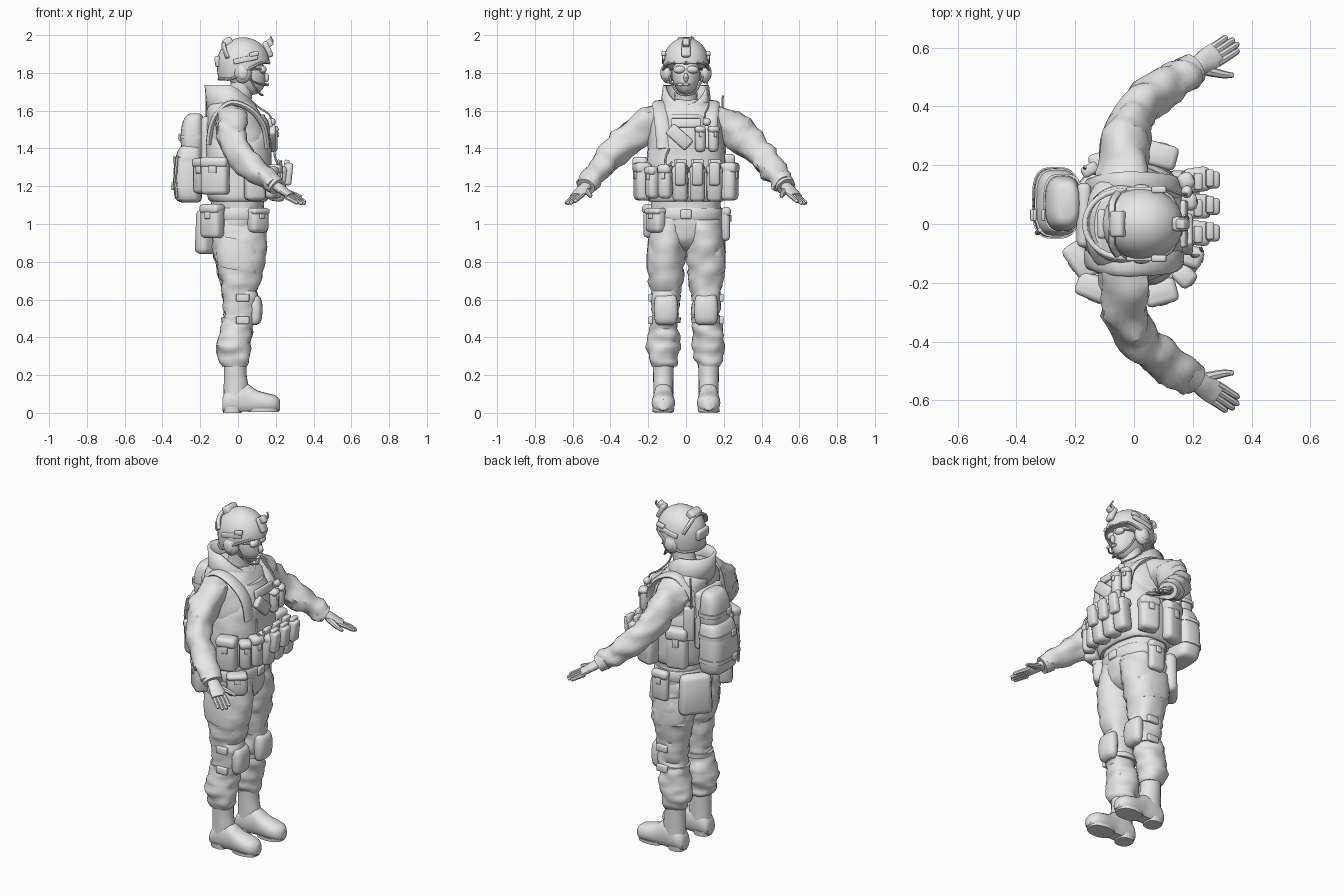
import bpy, bmesh, math
from mathutils import Vector, Matrix, noise

GREY = bpy.data.materials.new("plain_grey")
GREY.diffuse_color = (0.8, 0.8, 0.8, 1)
X, Y, Z = Vector((1, 0, 0)), Vector((0, 1, 0)), Vector((0, 0, 1))


def finish(name, bm, angle=40):
    bmesh.ops.recalc_face_normals(bm, faces=bm.faces)
    me = bpy.data.meshes.new(name)
    bm.to_mesh(me)
    bm.free()
    me.materials.append(GREY)
    for p in me.polygons:
        p.use_smooth = True
    me.set_sharp_from_angle(angle=math.radians(angle))
    ob = bpy.data.objects.new(name, me)
    bpy.context.collection.objects.link(ob)
    return ob


def catmull(a, b, c, d, t):
    return 0.5 * (2 * b + (c - a) * t + (2 * a - 5 * b + 4 * c - d) * t * t + (3 * b - a - 3 * c + d) * t ** 3)


def loft(name, rings, ref=X, axis=None, n=20, power=2.0, sub=3, wrinkle=0.0, floor=None):
    """Skin through rings of (x, y, z, half size along ref, half size across)."""
    rs = [Vector(r) for r in rings]
    fine = []
    for i in range(len(rs) - 1):
        a, d = rs[max(i - 1, 0)], rs[min(i + 2, len(rs) - 1)]
        fine += [catmull(a, rs[i], rs[i + 1], d, k / sub) for k in range(sub)]
    fine.append(rs[-1])
    bm = bmesh.new()
    loops = []
    for i, r in enumerate(fine):
        t = axis or (Vector(fine[min(i + 1, len(fine) - 1)][:3]) - Vector(fine[max(i - 1, 0)][:3])).normalized()
        u = (ref - t * ref.dot(t)).normalized()
        v = t.cross(u)
        loop = []
        for k in range(n):
            ang = 2 * math.pi * k / n
            c, s = math.cos(ang), math.sin(ang)
            cc = math.copysign(abs(c) ** (2 / power), c)
            ss = math.copysign(abs(s) ** (2 / power), s)
            off = u * cc * r[3] + v * ss * r[4]
            p = Vector(r[:3]) + off
            if wrinkle:
                p += off.normalized() * wrinkle * noise.noise(Vector((p.x * 11, p.y * 11, p.z * 24)))
            if floor is not None:
                p.z = max(p.z, floor)
            loop.append(bm.verts.new(p))
        loops.append(loop)
    for l0, l1 in zip(loops, loops[1:]):
        for k in range(n):
            bm.faces.new((l0[k], l0[(k + 1) % n], l1[(k + 1) % n], l1[k]))
    bm.faces.new(loops[0])
    bm.faces.new(loops[-1])
    return finish(name, bm)


def tube(name, pts, r, n=8, flat=1.0, ref=Z, sub=3):
    return loft(name, [(*p, r * flat, r) for p in pts], ref=ref, n=n, sub=sub)


def box(name, loc, size, yaw=0, tilt=0, roll=0, bevel=0.012, taper=1.0, seg=2):
    """Rounded box; size is depth outward, width, height; yaw gives its outward direction."""
    bm = bmesh.new()
    bmesh.ops.create_cube(bm, size=1)
    for v in bm.verts:
        k = taper if v.co.z > 0 else 1
        v.co = Vector((v.co.x * size[0] * k, v.co.y * size[1] * k, v.co.z * size[2]))
    bmesh.ops.bevel(bm, geom=bm.edges[:], offset=min(bevel, min(size) * 0.45), segments=seg, profile=0.5, affect='EDGES')
    rot = [Matrix.Rotation(math.radians(a), 4, ax) for a, ax in ((yaw, 'Z'), (tilt, 'Y'), (roll, 'X'))]
    bm.transform(Matrix.Translation(loc) @ rot[0] @ rot[1] @ rot[2])
    return finish(name, bm, 50)


def ball(name, loc, size, seg=20, shape=None):
    bm = bmesh.new()
    bmesh.ops.create_uvsphere(bm, u_segments=seg, v_segments=seg * 2 // 3, radius=1)
    for v in bm.verts:
        v.co = Vector(loc) + Vector([a * b for a, b in zip(v.co, size)])
        if shape:
            shape(v.co)
    return finish(name, bm)


def pouch(name, x, y, z, d, w, h, yaw, tilt=0, taper=1.0):
    """Pouch with a lid flap and a buckle tab."""
    out = Vector((math.cos(math.radians(yaw)), math.sin(math.radians(yaw)), 0))
    c = Vector((x, y, z))
    box(name, c, (d, w, h), yaw, tilt, taper=taper, bevel=0.022)
    box(name + "_flap", c + Z * h * 0.36 + out * 0.003, (d + 0.004, w + 0.004, h * 0.28), yaw, tilt, bevel=.018)
    box(name + "_buckle", c + Z * h * 0.17 + out * (d / 2 + 0.002), (0.012, w * 0.3, h * 0.2), yaw, tilt, bevel=0.004)


# torso with jacket, armour vest, belt
loft("torso", [(0, 0, .85, .03, .02), (0, 0, .87, .085, .07), (0, 0, .91, .125, .14), (0, 0, .98, .142, .185),
               (0, 0, 1.08, .14, .185), (0, 0, 1.16, .145, .19),
               (.005, 0, 1.3, .16, .195), (-.005, 0, 1.45, .165, .2), (-.015, 0, 1.54, .155, .195),
               (-.03, 0, 1.61, .135, .165), (-.035, 0, 1.66, .10, .11)], axis=Z, n=36, power=2.2, wrinkle=.012)
loft("vest", [(0, 0, 1.12, .15, .195), (0, 0, 1.15, .165, .21), (.005, 0, 1.28, .172, .213), (0, 0, 1.38, .175, .205),
              (0, 0, 1.46, .178, .175), (-.005, 0, 1.53, .172, .14), (-.01, 0, 1.58, .15, .12)],
     axis=Z, n=36, power=2.5, wrinkle=.01)
loft("belt", [(0, 0, 1.02, .144, .19), (0, 0, 1.03, .15, .196), (0, 0, 1.075, .15, .196), (0, 0, 1.085, .144, .19)],
     axis=Z, n=36, power=2.3, sub=1)
box("belt_buckle", (.15, 0, 1.052), (.02, .06, .05))

# standing collar, low at the throat
bm = bmesh.new()
rows = []
for f in (0, .5, 1):
    row = []
    for k in range(28):
        a = 2 * math.pi * k / 28
        top = 1.735 - .105 * max(0, math.cos(a)) ** 1.3
        row.append(bm.verts.new((-.04 + math.cos(a) * (.125 + .012 * f), math.sin(a) * (.14 - .018 * f),
                                 1.58 + (top - 1.58) * f)))
    rows.append(row)
for r0, r1 in zip(rows, rows[1:]):
    for k in range(28):
        bm.faces.new((r0[k], r0[(k + 1) % 28], r1[(k + 1) % 28], r1[k]))
mod = finish("collar", bm).modifiers.new("thickness", 'SOLIDIFY')
mod.thickness = .018

# head
loft("neck", [(-.01, 0, 1.6, .075, .07), (.01, 0, 1.68, .065, .06), (.03, 0, 1.76, .065, .06)], axis=Z)


def face_shape(co):
    if co.z < 1.78:  # narrow jaw pushed forward
        k = (1.78 - co.z) / .1
        co.y *= 1 - .12 * k
        co.x += .025 * k


ball("head", (.045, 0, 1.795), (.1, .077, .112), 24, face_shape)
ball("nose", (.15, 0, 1.775), (.016, .013, .025), 10)
ball("lips", (.144, 0, 1.738), (.01, .024, .008), 10)


def helmet_shape(co):
    # straight lower wall, rim rising to the brow
    h = min(.62, max(0, (1.85 - co.z) / .138))
    k = (1 - h * h) ** -.35
    co.x, co.y = .028 + (co.x - .028) * k, co.y * k
    co.z = max(co.z, 1.765 + .085 * min(1, max(0, (co.x + .02) / .12)))


ball("helmet", (.028, 0, 1.85), (.14, .122, .138), 32, helmet_shape)
tube("helmet_rim", [(.165, 0, 1.853), (.125, .09, 1.853), (.05, .119, 1.815), (-.03, .108, 1.77), (-.085, .06, 1.768),
                    (-.1, 0, 1.768), (-.085, -.06, 1.768), (-.03, -.108, 1.77), (.05, -.119, 1.815),
                    (.125, -.09, 1.853), (.165, 0, 1.853)], .008)
box("helmet_mount", (.158, 0, 1.925), (.03, .05, .09), tilt=-25)
box("helmet_mount_arm", (.165, 0, 1.958), (.035, .035, .04), tilt=-35, bevel=.006)
tube("mount_lever", [(.16, .01, 1.955), (.185, .02, 1.965), (.172, .03, 1.992)], .005, 6)
box("helmet_counterweight", (-.052, 0, 1.962), (.05, .09, .05), tilt=-28)
box("helmet_rear_pouch", (-.108, 0, 1.86), (.03, .1, .06), tilt=-6)
tube("helmet_strap_band", [(-.055, .105, 1.88), (-.075, .07, 1.935), (-.072, 0, 1.962), (-.075, -.07, 1.935),
                           (-.055, -.105, 1.88)], .013, 8, .7)
for s, side in ((1, "left"), (-1, "right")):
    ball(side + "_goggle_lens", (.13, s * .033, 1.817), (.022, .034, .021), 14)
    tube(side + "_goggle_strap", [(.125, s * .06, 1.82), (.08, s * .08, 1.82), (.02, s * .085, 1.815)], .006, 6)
    ball(side + "_ear_cup", (.025, s * .1, 1.8), (.048, .032, .056), 16)
    ball(side + "_ear_cap", (.025, s * .122, 1.8), (.03, .014, .036), 12)
    box(side + "_helmet_rail", (.04, s * .118, 1.872), (.13, .016, .028), tilt=-12, bevel=.005)
    box(side + "_helmet_lamp", (.085, s * .117, 1.9), (.05, .024, .024), tilt=-12, bevel=.006)
    tube(side + "_chin_strap", [(.05, s * .1, 1.83), (.075, s * .078, 1.75), (.11, s * .045, 1.695), (.13, 0, 1.682)], .006, 6)
tube("microphone_boom", [(.04, -.115, 1.78), (.1, -.085, 1.745), (.15, -.04, 1.738)], .005, 6)
ball("microphone", (.155, -.03, 1.738), (.01, .016, .009), 10)

for s, side in ((1, "left"), (-1, "right")):
    # sleeve, cuff and hand
    arm = [(-.035, .13, 1.55, .09, .088), (-.032, .23, 1.512, .088, .084), (-.022, .32, 1.44, .083, .076),
           (.02, .4, 1.362, .078, .07), (.09, .455, 1.295, .067, .067), (.155, .497, 1.238, .056, .061),
           (.195, .523, 1.207, .05, .055)]
    loft(side + "_sleeve", [(x, s * y, z, a, b) for x, y, z, a, b in arm], ref=Z, n=20, sub=4, wrinkle=.024)
    loft(side + "_cuff", [(.172, s * .508, 1.225, .053, .06), (.206, s * .53, 1.198, .047, .054)], ref=Z, sub=1)
    box(side + "_shoulder_pocket", (-.035, s * .3, 1.495), (.11, .10, .03), roll=-s * 42)
    loft(side + "_palm", [(.19, s * .52, 1.21, .026, .032), (.225, s * .543, 1.187, .024, .036),
                          (.255, s * .562, 1.165, .02, .042), (.283, s * .582, 1.148, .015, .04)], ref=Z, n=14)
    for i, ln in enumerate((.88, 1.0, .95, .78)):
        o = (i - 1.5) * .0185
        base = Vector((.27 - o * .55, s * (.57 + o * .83), 1.15 + (1.5 - i) * .004))
        d = Vector((.08 - o * .05, s * (.053 + o * .1), -.044)) * ln
        loft(f"{side}_finger_{i + 1}", [(*(base + d * f), r, r) for f, r in ((0, .0135), (.5, .012), (.9, .0105), (1, .006))],
             ref=Z, n=8)
    loft(side + "_thumb", [(.225, s * .528, 1.182, .018, .02), (.27, s * .516, 1.165, .015, .016),
                           (.308, s * .508, 1.153, .012, .013), (.338, s * .506, 1.143, .007, .008)], ref=Z, n=8)

    # trouser leg with a slanting cargo pocket wrapped round the thigh
    leg = [(-.015, .12, .245, .058, .06), (-.02, .12, .275, .078, .072), (-.02, .121, .34, .09, .085),
           (-.012, .118, .41, .088, .082), (0, .112, .48, .082, .074), (.008, .107, .57, .088, .075),
           (.01, .106, .67, .1, .086), (.008, .107, .77, .122, .099), (.005, .1, .88, .142, .1),
           (.002, .095, .98, .146, .094), (0, .085, 1.04, .135, .09)]
    loft(side + "_trouser_leg", [(x, s * y, z, a, b) for x, y, z, a, b in leg], axis=Z, n=24, power=2.2, sub=4, wrinkle=.02)
    loft(side + "_cargo_pocket", [(-.002, s * .14, .755, .1, .06), (-.002, s * .14, .762, .108, .068),
                                  (-.002, s * .135, .84, .118, .073), (-.002, s * .13, .92, .11, .07)],
         axis=Vector((.2, 0, 1)).normalized(), n=24, power=2.4)

    # knee pad with straps
    loft(side + "_knee_pad", [(.085, s * .106, .465, .012, .04), (.092, s * .106, .485, .03, .058),
                              (.094, s * .106, .55, .036, .064), (.09, s * .106, .605, .032, .058),
                              (.085, s * .106, .625, .012, .045)], axis=Z, n=20, power=2.5)
    for z, cx in ((.49, .002), (.61, .009)):
        loft(side + "_knee_strap", [(cx, s * .109, z - .014, .088, .08), (cx, s * .109, z + .014, .092, .082)],
             axis=Z, n=24, sub=1)
        box(side + "_strap_buckle", (.025, s * .188, z), (.022, .07, .04), yaw=s * 90, bevel=.005)

    # boot
    loft(side + "_boot_shaft", [(-.018, s * .12, .05, .058, .052), (-.01, s * .12, .13, .066, .053),
                                (-.014, s * .12, .2, .06, .054), (-.014, s * .12, .29, .06, .057)], axis=Z)
    foot = [(-.082, .045, .036, .035), (-.06, .06, .05, .06), (0, .075, .054, .08), (.05, .075, .053, .078),
            (.1, .06, .058, .06), (.16, .053, .062, .05), (.2, .048, .05, .043), (.222, .042, .025, .028)]
    loft(side + "_boot_foot", [(x, s * .12, z, w, h) for x, z, w, h in foot], ref=Y, axis=X, power=2.3, floor=.008)
    loft(side + "_boot_sole", [(.135, s * .12, .004, .08, .057), (.135, s * .12, .022, .083, .058)], axis=Z, sub=1, power=2.3)
    loft(side + "_boot_heel", [(-.03, s * .12, 0, .048, .048), (-.03, s * .12, .03, .05, .051)], axis=Z, sub=1, power=2.5)

    # vest shoulder strap
    loft(side + "_shoulder_strap", [(x, s * y, z, .04, .016) for x, y, z in (
        (.155, .115, 1.4), (.135, .125, 1.52), (.065, .135, 1.605), (-.03, .138, 1.64),
        (-.1, .13, 1.595), (-.14, .12, 1.52), (-.155, .115, 1.42))], ref=Y, n=12, sub=4)

# front magazine pouches with magazine tops
for i, y in enumerate((.15, .06, -.03)):
    pouch(f"magazine_pouch_{i + 1}", .212, y, 1.215, .085, .08, .19, 8 * (1 - i), 8)
    for k in (-.018, .022):
        box("magazine_top", (.235 + k, y + k * .3, 1.315), (.026, .058, .05), tilt=8, bevel=.006)
    box("front_small_pouch", (.265, y, 1.265), (.045, .058, .12), tilt=6)
# other pouches: x, y, z, depth, width, height, yaw
for name, *a in (("tool_pouch", .195, -.11, 1.225, .07, .07, .18, -20), ("grenade_pouch", .17, -.175, 1.22, .07, .065, .17, -45),
                 ("right_side_pouch", .09, -.23, 1.225, .08, .11, .2, -75), ("left_side_pouch", .09, .23, 1.225, .08, .11, .2, 75),
                 ("right_back_pouch", -.12, -.22, 1.255, .08, .15, .2, -112), ("right_rear_pouch", -.18, -.125, 1.255, .07, .13, .19, -145),
                 ("left_back_pouch", -.09, .21, 1.25, .07, .12, .24, 105),
                 ("chest_radio_pouch", .185, .075, 1.45, .05, .055, .14, 5), ("chest_pouch", .175, .145, 1.45, .05, .055, .14, 25),
                 ("right_belt_pouch", .105, -.16, 1.02, .07, .11, .13, -50), ("right_hip_pouch", -.135, -.165, 1.015, .08, .12, .18, -130),
                 ("left_holster", .02, .21, 1.0, .045, .1, .18, 90)):
    pouch(name, *a)
box("dump_bag", (-.15, .125, .96), (.08, .19, .24), 140, bevel=.03, taper=.9)
box("chest_slanted_pouch", (.183, -.035, 1.46), (.035, .14, .07), roll=-42)
box("chest_patch", (.17, .0, 1.535), (.02, .16, .05), tilt=-12, bevel=.008)
tube("radio_cable", [(.19, .11, 1.52), (.165, .1, 1.58), (.1, .12, 1.625), (.03, .115, 1.7), (.01, .11, 1.78)], .005, 6)
tube("push_to_talk_cord", [(.19, -.09, 1.4), (.2, -.11, 1.34), (.23, -.1, 1.3), (.225, -.075, 1.33)], .006, 6)
ball("chest_button", (.18, .11, 1.54), (.02, .022, .022), 12)

# backpack, two soft bags with straps
box("backpack_panel", (-.17, .03, 1.4), (.05, .22, .34), bevel=.022, seg=3)
loft("backpack_lower", [(-.255, .072, 1.115, .045, .08), (-.262, .072, 1.135, .07, .108), (-.267, .072, 1.22, .076, .118),
                        (-.262, .072, 1.33, .074, .114), (-.252, .072, 1.4, .06, .1), (-.245, .072, 1.42, .035, .075)],
     axis=Z, n=32, power=3.2)
loft("backpack_upper", [(-.24, .07, 1.37, .055, .085), (-.242, .07, 1.44, .062, .095), (-.24, .07, 1.52, .058, .09),
                        (-.232, .07, 1.57, .045, .075), (-.228, .07, 1.585, .025, .05)], axis=Z, n=32, power=2.8)
for z, x, d, w in ((1.2, -.267, .08, .122), (1.34, -.261, .077, .117), (1.46, -.242, .066, .099)):
    loft("backpack_strap", [(x, .072, z - .011, d, w), (x, .072, z + .011, d, w)], axis=Z, n=32, power=3.2, sub=1)
    box("strap_clip", (x - d, .03, z), (.012, .04, .04), bevel=.005)
tube("loose_strap", [(-.32, -.02, 1.36), (-.33, -.03, 1.26), (-.325, -.03, 1.14)], .008, 6)
tube("antenna", [(-.165, .19, 1.36), (-.168, .19, 1.55), (-.165, .195, 1.68)], .006, 6)
box("radio", (-.15, .185, 1.4), (.04, .06, .2), 120)
